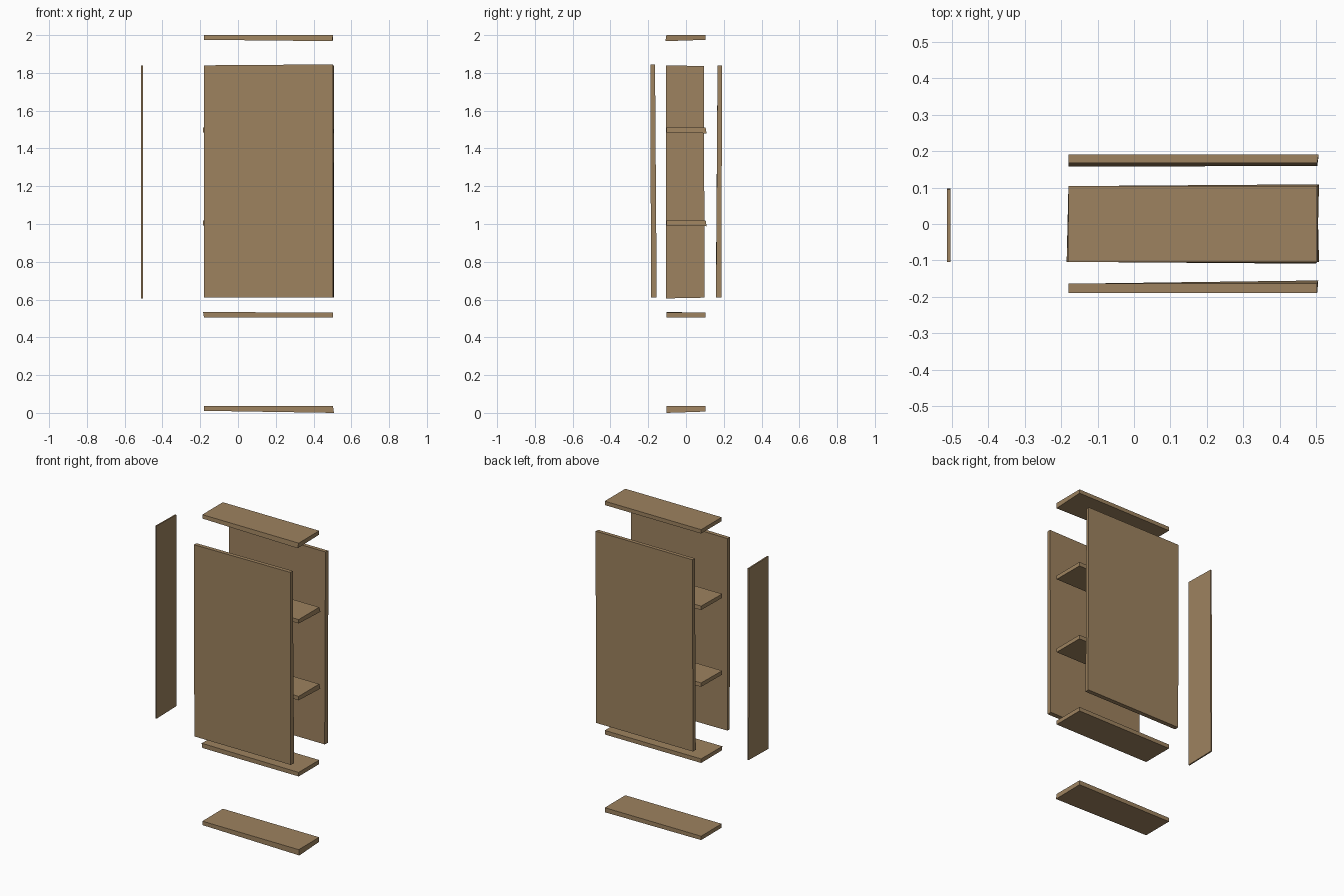
import bpy
from itertools import product

cube = bpy.data.objects.get("Cube")
if cube:
    bpy.data.objects.remove(cube, do_unlink=True)

# Brown timber
wood = bpy.data.materials.new("wood")
wood.use_nodes = True
brown = (0.34, 0.225, 0.115, 1)
wood.diffuse_color = brown
wood.node_tree.nodes["Principled BSDF"].inputs["Base Color"].default_value = brown


def board(name, x, y, z, nudges=()):
    """Box between ranges; each nudge moves the corners whose signs match (0 = any)."""
    bpy.ops.mesh.primitive_cube_add(size=2)
    obj = bpy.context.object
    obj.name = obj.data.name = name
    corners = [(v, tuple(1 if c > 0 else -1 for c in v.co)) for v in obj.data.vertices]
    for v, signs in corners:
        v.co = [r[s > 0] for r, s in zip((x, y, z), signs)]
        for pattern, shift in nudges:
            if all(p in (0, s) for p, s in zip(pattern, signs)):
                v.co = [c + d for c, d in zip(v.co, shift)]
    obj.data.materials.append(wood)
    return obj


LONG = (-0.18, 0.503)
DEEP = (-0.104, 0.104)
TALL = (0.61, 1.84)

# Large upright panels, leaning slightly and unevenly cut
board("front_panel", LONG, (-0.189, -0.164), TALL, [
    ((1, 1, -1), (0.003, 0.009, 0)),
    ((0, -1, -1), (0, 0.004, 0)),
    ((1, 0, 1), (0, 0, 0.005)),
])
board("back_panel", LONG, (0.167, 0.191), TALL, [
    ((-1, -1, -1), (0, -0.009, 0)),
    ((1, -1, -1), (0, -0.008, 0)),
    ((0, 1, -1), (0, -0.004, 0)),
    ((1, 1, 0), (0.004, 0, 0)),
])

# Thin detached end panel
board("side_panel", (-0.513, -0.504), (-0.105, 0.098), TALL, [
    ((0, 1, 1), (0, -0.003, -0.004)),
    ((0, -1, -1), (0, 0, -0.004)),
])

# Horizontal boards: top, base, plinth and shelves
board("top_board", LONG, DEEP, (1.975, 2.0), [
    ((1, -1, -1), (-0.004, -0.005, -0.007)),
])
board("plinth_board", LONG, DEEP, (0.011, 0.036), [
    ((1, -1, -1), (0.005, 0, -0.011)),
    ((1, 1, -1), (0, 0, -0.004)),
])
board("base_board", LONG, DEEP, (0.505, 0.531), [
    ((-1, -1, 1), (-0.005, 0, 0.003)),
])
for name, height in (("lower_shelf", 1.005), ("upper_shelf", 1.497)):
    board(name, LONG, DEEP, (height - 0.012, height + 0.013), [
        ((-1, -1, 0), (-0.004, 0, 0)),
        ((1, 1, -1), (0.005, 0.005, -0.005)),
    ])

bpy.ops.object.select_all(action="DESELECT")
